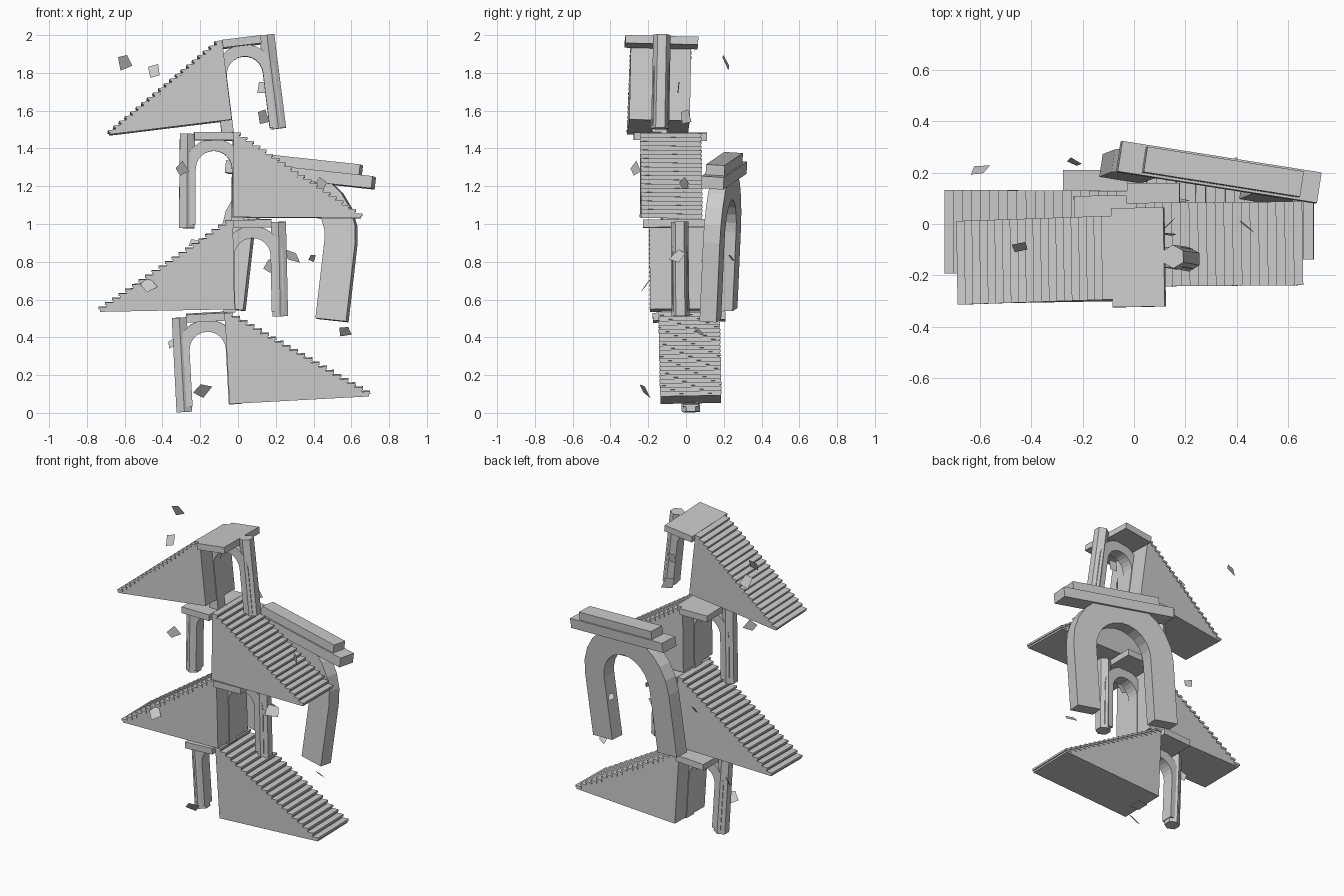
import bpy, bmesh, math, random
from mathutils import Matrix, Euler, Vector

if "Cube" in bpy.data.objects:
    bpy.data.objects.remove(bpy.data.objects["Cube"])

random.seed(4)


def finish(name, bm, mat):
    bmesh.ops.recalc_face_normals(bm, faces=bm.faces)
    me = bpy.data.meshes.new(name)
    bm.to_mesh(me)
    bm.free()
    ob = bpy.data.objects.new(name, me)
    ob.matrix_world = mat
    bpy.context.collection.objects.link(ob)
    return ob


def frame(loc, deg):
    rot = Euler([math.radians(a) for a in deg], 'XYZ').to_matrix().to_4x4()
    return Matrix.Translation(loc) @ rot


def add_box(bm, x0, x1, y0, y1, z0, z1):
    m = Matrix.Translation(((x0 + x1) / 2, (y0 + y1) / 2, (z0 + z1) / 2))
    m = m @ Matrix.Diagonal((abs(x1 - x0), abs(y1 - y0), abs(z1 - z0), 1))
    bmesh.ops.create_cube(bm, size=1, matrix=m)


def box(name, mat, *dims):
    bm = bmesh.new()
    add_box(bm, *dims)
    finish(name, bm, mat)


def add_prism(bm, pts, depth):
    """Extrude an x-z outline along y."""
    f = bm.faces.new([bm.verts.new((x, -depth / 2, z)) for x, z in pts])
    r = bmesh.ops.extrude_face_region(bm, geom=[f])
    vs = [v for v in r['geom'] if isinstance(v, bmesh.types.BMVert)]
    bmesh.ops.translate(bm, verts=vs, vec=(0, depth, 0))


def arch(name, mat, cx, base, spring, r_in, r_out, depth, seg=12):
    def curve(r):
        arc = [(cx + r * math.cos(math.pi * i / seg), spring + r * math.sin(math.pi * i / seg))
               for i in range(seg + 1)]
        return [(cx + r, base)] + arc + [(cx - r, base)]
    outer, inner = curve(r_out), curve(r_in)
    bm = bmesh.new()
    grid = [[bm.verts.new((x, y, z)) for x, z in c]
            for c, y in ((outer, -depth / 2), (inner, -depth / 2),
                         (inner, depth / 2), (outer, depth / 2))]
    for k in range(4):
        a, b = grid[k], grid[(k + 1) % 4]
        for i in range(len(a) - 1):
            bm.faces.new((a[i], a[i + 1], b[i + 1], b[i]))
    for i in (0, -1):
        bm.faces.new([g[i] for g in grid])
    finish(name, bm, mat)


def flight(n, loc, deg, d, length, h, col_top, width=0.32, steps=20):
    """Stair block running along d, with landing, arch and column behind it."""
    mat = frame(loc, deg)
    run, rise = length / steps, h / steps
    # stepped solid
    pts = [(0, 0)]
    for i in range(steps):
        z = h - i * rise
        pts += [(d * i * run, z), (d * (i + 1) * run, z)]
    pts.append((d * length, 0))
    bm = bmesh.new()
    add_prism(bm, pts, width)
    finish(f"stair_block_{n}", bm, mat)
    # overhanging treads
    bm = bmesh.new()
    w = width / 2 + 0.003
    for i in range(steps):
        z = h - i * rise
        add_box(bm, d * i * run, d * ((i + 1) * run + 0.007), -w, w, z - rise * 0.5, z + 0.002)
    finish(f"stair_treads_{n}", bm, mat)
    # landing, arch, column
    box(f"landing_{n}", mat, -d * 0.205, 0, -0.193, 0.193, h - 0.038, h + 0.004)
    arch(f"landing_arch_{n}", mat, -d * 0.1, h - 0.485, h - 0.19, 0.096, 0.16, 0.08)
    bm = bmesh.new()
    bmesh.ops.create_cone(bm, cap_ends=True, segments=6, radius1=0.048, radius2=0.046, depth=0.5,
                          matrix=Matrix.Translation((-d * 0.241, 0, col_top - 0.25)))
    finish(f"column_{n}", bm, mat)


# four flights, alternating sides and drifting forward as they rise
flight(1, (-0.045, 0.025, 0.05), (1, -3.1, 0), 1, 0.74, 0.48, 0.468)
flight(2, (-0.018, -0.03, 0.55), (0.5, -1.1, 0), -1, 0.713, 0.468, 0.457)
flight(3, (-0.03, -0.085, 1.035), (-0.5, 0.4, 0.8), 1, 0.68, 0.445, 0.441)
flight(4, (-0.035, -0.14, 1.55), (-1.3, -7, 1), -1, 0.65, 0.42, 0.425)

# large leaning gateway behind
gate = frame((0.225, 0.172, 0.52), (-3.5, 6.1, -9))
arch("gate_arch", gate, 0, 0, 0.42, 0.195, 0.36, 0.09)
box("gate_lintel", gate, -0.375, 0.415, -0.06, 0.06, 0.715, 0.78)
box("gate_lintel_cap", gate, -0.28, 0.34, -0.05, 0.05, 0.78, 0.835)

# floating flat shards: x, y, z, size
shards = [(-0.60, 0.21, 1.86, .065), (-0.445, -0.09, 1.81, .055), (-0.30, -0.27, 1.29, .06),
          (0.13, -0.04, 1.72, .06), (0.135, 0.0, 1.57, .06), (0.44, -0.01, 1.21, .065),
          (0.29, -0.04, .83, .07), (0.39, .24, .82, .035), (-0.475, -0.21, .68, .065),
          (-0.23, .24, .90, .045), (0.57, .07, .43, .065), (-0.35, .05, .37, .04),
          (-0.19, -0.22, .12, .07), (0.17, .09, .78, .06)]
for i, (x, y, z, s) in enumerate(shards):
    bm = bmesh.new()
    corners = [(-1, -1), (1, -1), (1, 1), (-1, 1)]
    bm.faces.new([bm.verts.new(((a + random.uniform(-.3, .3)) * s / 2, 0,
                                (b + random.uniform(-.3, .3)) * s / 2)) for a, b in corners])
    finish(f"shard_{i + 1}", bm, frame((x, y, z), (random.uniform(-45, 45), random.uniform(-40, 40),
                                                   random.uniform(-45, 45))))
